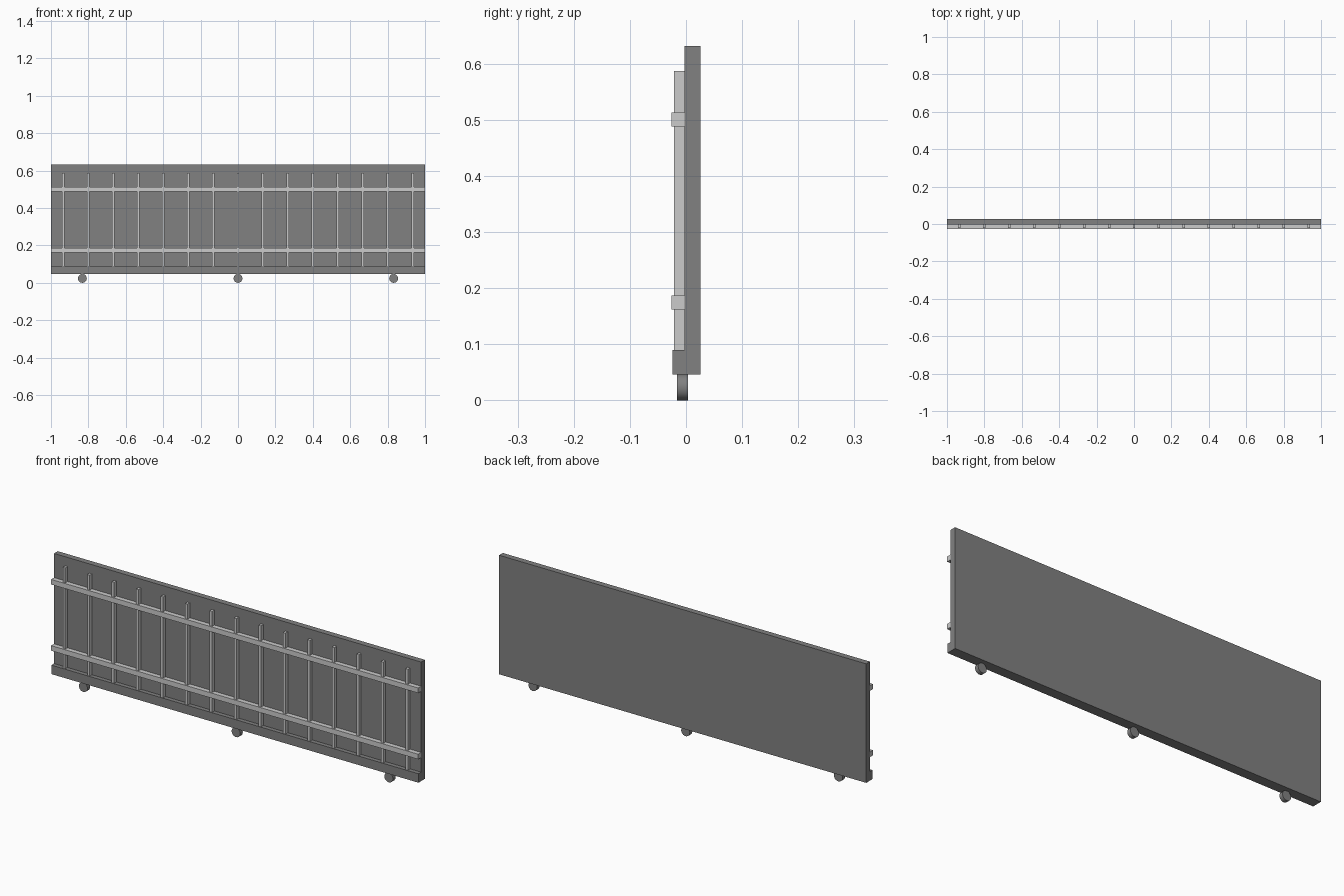
import bpy, math

if "Cube" in bpy.data.objects:
    bpy.data.objects.remove(bpy.data.objects["Cube"])


def material(name, v):
    m = bpy.data.materials.new(name)
    m.diffuse_color = (v, v, v, 1)
    m.use_nodes = True
    m.node_tree.nodes["Principled BSDF"].inputs["Base Color"].default_value = m.diffuse_color
    return m


DARK = material("dark_grey", 0.22)
LIGHT = material("light_grey", 0.55)


def box(name, x, y, z, mat):
    """Box from (min, max) ranges on each axis."""
    bpy.ops.mesh.primitive_cube_add(size=1, location=[(a + b) / 2 for a, b in (x, y, z)])
    ob = bpy.context.object
    ob.name = name
    ob.scale = [b - a for a, b in (x, y, z)]
    bpy.ops.object.transform_apply(location=False, rotation=False, scale=True)
    ob.data.materials.append(mat)
    return ob


# Solid backing panel and its bottom ledge
box("back_panel", (-1, 1), (-0.003, 0.026), (0.046, 0.632), DARK)
box("bottom_ledge", (-1, 1), (-0.024, -0.003), (0.046, 0.09), DARK)

# Horizontal rails
box("lower_rail", (-1, 1), (-0.026, -0.003), (0.162, 0.187), LIGHT)
box("upper_rail", (-1, 1), (-0.026, -0.003), (0.488, 0.513), LIGHT)

# Evenly spaced upright bars
for i in range(15):
    x = (i - 7) * 2 / 15
    box(f"upright_bar_{i + 1}", (x - 0.0065, x + 0.0065), (-0.021, -0.003), (0.09, 0.587), LIGHT)

# Rollers under the panel
for i, x in enumerate((-0.832, 0, 0.832)):
    bpy.ops.mesh.primitive_cylinder_add(vertices=24, radius=0.0235, depth=0.02,
                                        location=(x, -0.006, 0.0235),
                                        rotation=(math.pi / 2, 0, 0))
    wheel = bpy.context.object
    wheel.name = f"roller_{i + 1}"
    wheel.data.materials.append(DARK)
    bpy.ops.object.shade_smooth_by_angle(angle=math.radians(35))
